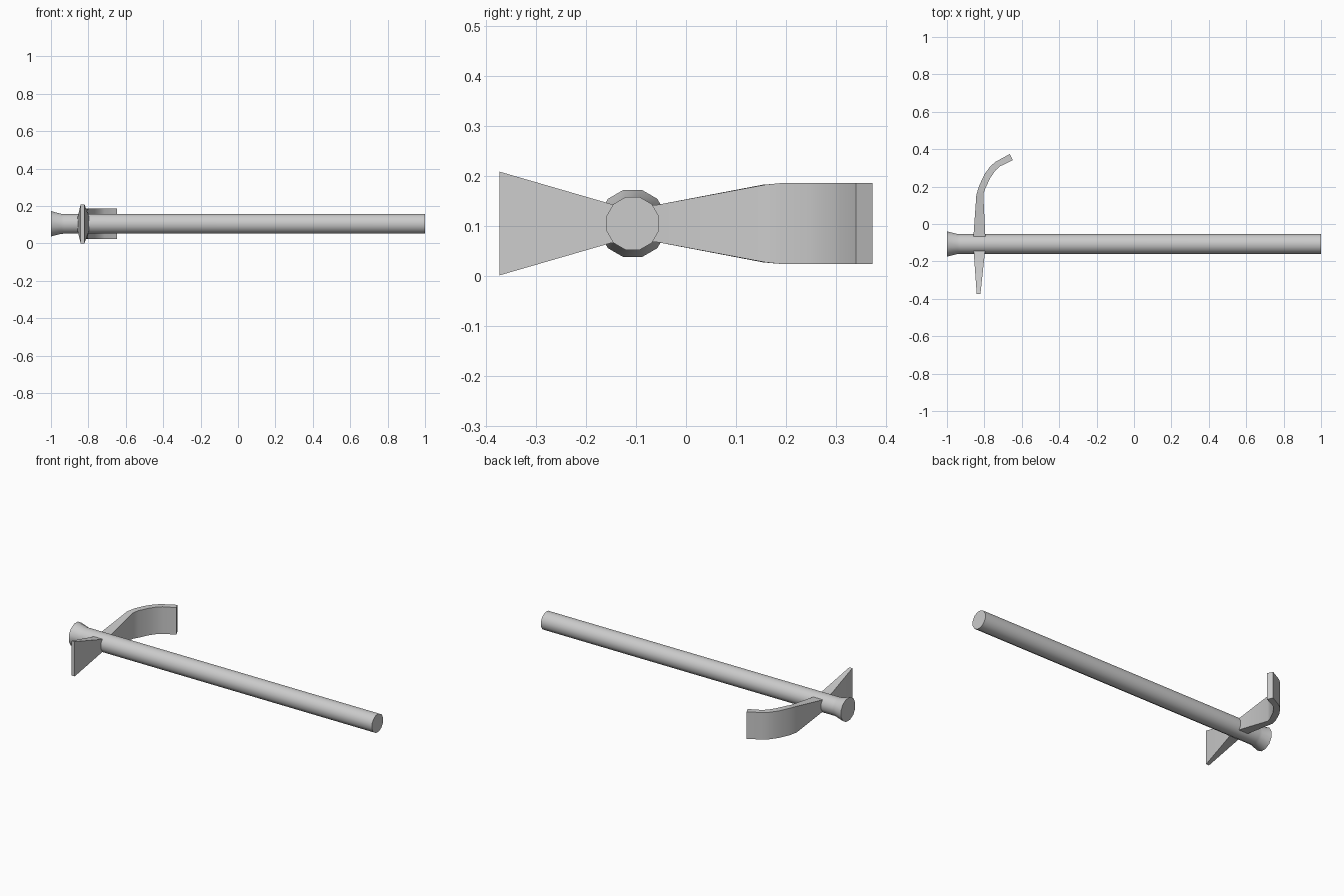
import bpy
import bmesh
from math import cos, sin, tau, radians

if "Cube" in bpy.data.objects:
    bpy.data.objects.remove(bpy.data.objects["Cube"])

AXIS_Y, AXIS_Z = -0.107, 0.105


def loft(name, rings, angle):
    """Skin a list of equal-length vertex rings and cap both ends."""
    bm = bmesh.new()
    loops = [[bm.verts.new(p) for p in ring] for ring in rings]
    n = len(loops[0])
    for a, b in zip(loops, loops[1:]):
        for i in range(n):
            j = (i + 1) % n
            bm.faces.new((a[i], a[j], b[j], b[i]))
    bm.faces.new(loops[0])
    bm.faces.new(loops[-1])
    bmesh.ops.recalc_face_normals(bm, faces=bm.faces[:])
    mesh = bpy.data.meshes.new(name)
    bm.to_mesh(mesh)
    bm.free()
    obj = bpy.data.objects.new(name, mesh)
    bpy.context.collection.objects.link(obj)
    bpy.ops.object.select_all(action='DESELECT')
    obj.select_set(True)
    bpy.context.view_layer.objects.active = obj
    bpy.ops.object.shade_smooth_by_angle(angle=radians(angle))
    return obj


def handle_ring(x, r):
    return [(x, AXIS_Y + r * cos(tau * (i + 0.5) / 12),
             AXIS_Z + r * sin(tau * (i + 0.5) / 12)) for i in range(12)]


def head_ring(outer, inner, half):
    (ox, oy), (ix, iy) = outer, inner
    return [(ox, oy, AXIS_Z - half), (ix, iy, AXIS_Z - half),
            (ix, iy, AXIS_Z + half), (ox, oy, AXIS_Z + half)]


# Twelve-sided handle with a flared end
loft("handle", [handle_ring(x, r) for x, r in
                [(-1, 0.070), (-0.945, 0.0555), (-0.93, 0.0548), (1, 0.0548)]], 40)

# Head: flat axe blade on the front, curved adze blade on the back
sections = [
    ((-0.841, -0.374), (-0.821, -0.374), 0.104),
    ((-0.857, -0.150), (-0.797, -0.150), 0.039),
    ((-0.858, -0.060), (-0.795, -0.060), 0.037),
    ((-0.843, 0.155), (-0.806, 0.160), 0.078),
    ((-0.829, 0.202), (-0.795, 0.190), 0.081),
    ((-0.800, 0.265), (-0.768, 0.247), 0.081),
    ((-0.768, 0.309), (-0.740, 0.287), 0.081),
    ((-0.738, 0.334), (-0.715, 0.309), 0.081),
    ((-0.664, 0.374), (-0.648, 0.341), 0.081),
]
loft("axe_head", [head_ring(*s) for s in sections], 30)
